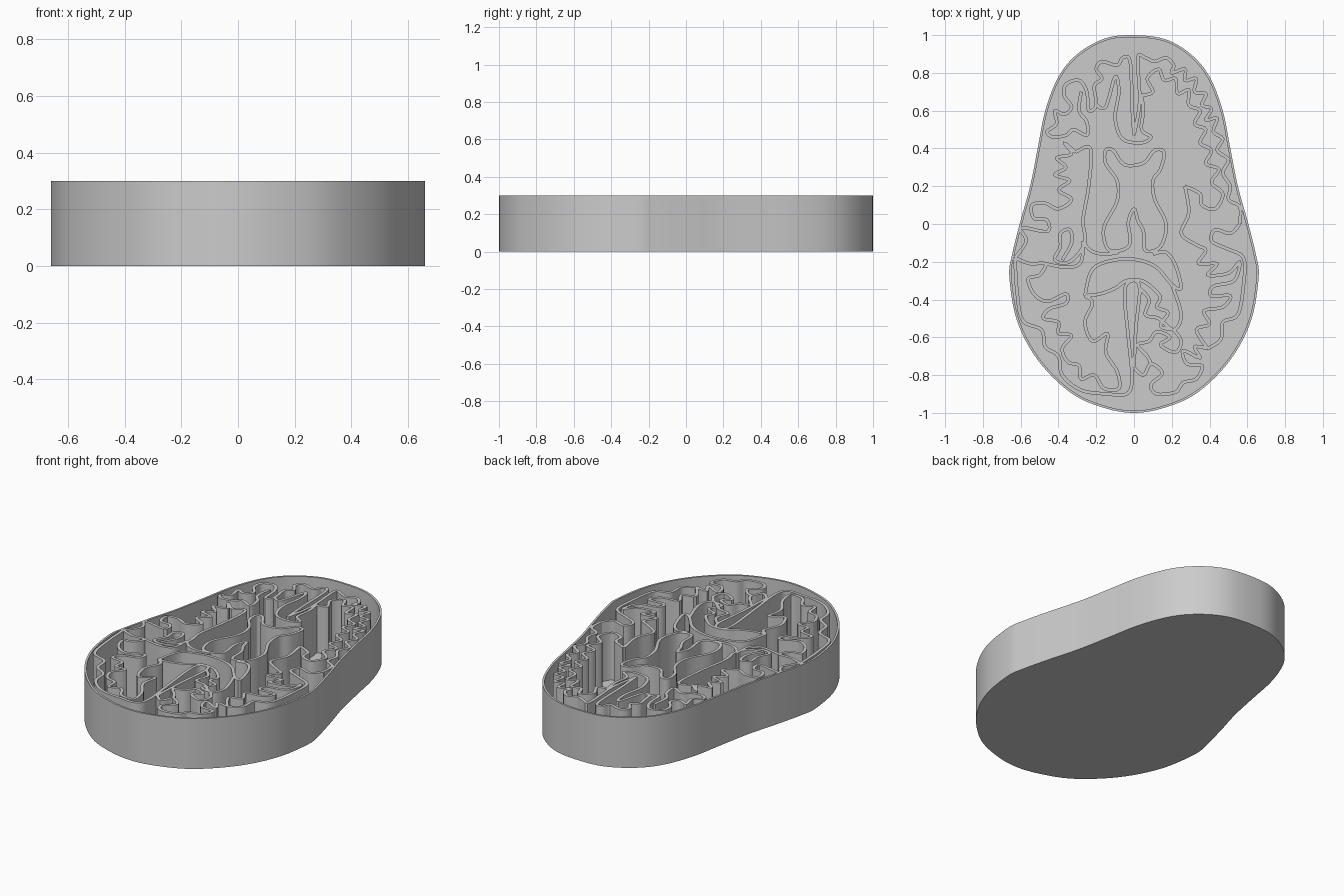
import bpy
import bmesh
from mathutils import Vector

HEIGHT = 0.3
FLOOR = 0.02
RIM_THICKNESS = 0.012
FOLD_THICKNESS = 0.018

cube = bpy.data.objects.get("Cube")
if cube:
    bpy.data.objects.remove(cube)

# One plain grey for the whole tray
grey = bpy.data.materials.new("plain grey")
grey.use_nodes = True
grey.diffuse_color = (0.6, 0.6, 0.6, 1)
grey.node_tree.nodes["Principled BSDF"].inputs["Base Color"].default_value = grey.diffuse_color


def smooth_path(points, closed, steps):
    """Run a rounded path through points given in hundredths of a unit."""
    knots = [Vector(p) / 100 for p in points]
    count = len(knots)

    def knot(i):
        return knots[i % count] if closed else knots[max(0, min(i, count - 1))]

    path = []
    for i in range(count if closed else count - 1):
        a, b, c, d = (knot(i + k) for k in (-1, 0, 1, 2))
        for s in range(steps):
            t = s / steps
            path.append(b + (c - a) * t / 2
                        + (a - b * 2.5 + c * 2 - d / 2) * t ** 2
                        + (b * 3 - a - c * 3 + d) * t ** 3 / 2)
    if not closed:
        path.append(knots[-1])
    return path


def finish(name, bm):
    mesh = bpy.data.meshes.new(name)
    bm.to_mesh(mesh)
    bm.free()
    mesh.materials.append(grey)
    part = bpy.data.objects.new(name, mesh)
    bpy.context.collection.objects.link(part)
    bpy.ops.object.select_all(action="DESELECT")
    part.select_set(True)
    bpy.context.view_layer.objects.active = part
    return part


def wall(name, points, closed=False, thickness=FOLD_THICKNESS, offset=0, base=FLOOR / 2, steps=5):
    """Raise a thin upright wall along a rounded path."""
    path = smooth_path(points, closed, steps)
    bm = bmesh.new()
    low = [bm.verts.new((p.x, p.y, base)) for p in path]
    high = [bm.verts.new((p.x, p.y, HEIGHT)) for p in path]
    for i in range(len(path) if closed else len(path) - 1):
        j = (i + 1) % len(path)
        bm.faces.new((low[i], low[j], high[j], high[i]))
    part = finish(name, bm)
    solid = part.modifiers.new("thickness", "SOLIDIFY")
    solid.thickness = thickness
    solid.offset = offset
    bpy.ops.object.modifier_apply(modifier=solid.name)
    bpy.ops.object.shade_smooth_by_angle(angle=0.6)


def slab(name, points, steps):
    """Fill a closed outline with a flat floor."""
    path = smooth_path(points, True, steps)
    bm = bmesh.new()
    face = bm.faces.new([bm.verts.new((p.x, p.y, 0)) for p in path])
    top = bmesh.ops.extrude_face_region(bm, geom=[face])["geom"]
    bmesh.ops.translate(bm, vec=(0, 0, FLOOR),
                        verts=[v for v in top if isinstance(v, bmesh.types.BMVert)])
    bmesh.ops.recalc_face_normals(bm, faces=bm.faces)
    finish(name, bm)
    bpy.ops.object.shade_smooth_by_angle(angle=0.6)


# Pear-shaped outline, counter-clockwise from the front tip
side = [(17, -97), (34, -89), (51, -72), (62, -51), (66, -28), (64.5, -16),
        (60, 2), (55, 20), (51, 40), (47, 60), (40, 78), (30, 90), (16, 98)]
outline = [(0, -100)] + side + [(-2, 100)] + [(-x, y) for x, y in reversed(side)]
slab("tray_floor", outline, 6)
wall("tray_rim", outline, True, RIM_THICKNESS, -1, 0, 6)

# Central chamber and the arch in front of it
wall("central_chamber", [
    (-15, 39), (-11, 39), (-6, 32), (0, 31), (6, 33), (11, 39), (16, 38),
    (14, 29), (10, 23), (11, 13), (17, 0), (14, -12), (6, -14), (5, -4),
    (2, 2), (0, 8), (-3, 1), (-2, -10), (-7, -14), (-14, -13), (-16, -2),
    (-9, 12), (-9, 23), (-15, 32)], True)
wall("central_arch", [
    (-26, -38), (-22, -24), (-10, -19), (2, -19), (12, -23), (20, -32),
    (25, -34), (22, -22), (17, -15), (10, -16)])
wall("arch_underside", [
    (-26, -38), (-18, -37), (-10, -34), (-4, -30), (4, -30), (10, -34),
    (14, -39), (12, -44), (18, -47), (14, -54), (21, -56)])
wall("arch_shoulder", [
    (-27, -9), (-23, -14), (-16, -16), (-8, -15)])

# Right half, back
wall("right_back_outer_fold", [
    (0, 47), (-1, 62), (-2, 86), (-6, 88), (-9, 84), (-17, 86), (-20, 82),
    (-17, 77), (-21, 73), (-20, 63), (-24, 60), (-25, 70), (-29, 76),
    (-36, 74), (-37, 68), (-33, 62), (-37, 58), (-42, 60), (-41, 53),
    (-46, 49), (-43, 46), (-36, 47), (-32, 50), (-25, 47), (-25, 54),
    (-29, 60), (-28, 70)])
wall("right_back_inner_fold", [
    (-20, 63), (-15, 62), (-10, 78), (-8, 70), (-10, 56), (-6, 45),
    (4, 43), (9, 46), (4, 50), (5, 60), (4, 68)])

# Right half, side
wall("right_side_outer_fold", [
    (-31, 38), (-37, 43), (-33, 37), (-41, 35), (-36, 30), (-42, 26),
    (-34, 23), (-40, 18), (-33, 13), (-40, 8), (-47, 11), (-54, 10),
    (-53, 3), (-46, 2), (-46, -4), (-60, -2), (-57, -9), (-63, -18)])
wall("right_side_inner_fold", [
    (-31, 38), (-23, 40), (-24, 20), (-27, 2), (-26, -10), (-34, -20),
    (-42, -19), (-39, -12), (-39, -5), (-34, -3), (-33, -10), (-38, -19)])

# Right half, front
wall("right_front_outer_fold", [
    (-63, -18), (-62, -35), (-59, -51), (-49, -56), (-47, -65), (-40, -70),
    (-38, -80), (-28, -88), (-14, -90), (-4, -90), (-1, -82), (-3, -60),
    (-5, -36), (-1, -30), (3, -34), (1, -55), (0, -76)])
wall("right_front_inner_fold", [
    (-63, -18), (-55, -21), (-47, -21), (-50, -27), (-56, -29), (-53, -37),
    (-46, -41), (-36, -37), (-36, -42), (-45, -45), (-48, -50), (-40, -52),
    (-40, -58), (-33, -59), (-38, -66), (-35, -73), (-29, -75), (-28, -82),
    (-21, -80), (-16, -87), (-8, -87), (-9, -78), (-15, -68), (-14, -58),
    (-22, -62), (-26, -52), (-22, -42), (-26, -38)])
wall("right_front_branch", [
    (-47, -21), (-35, -23), (-28, -20), (-27, -9)])

# Left half, back
wall("left_back_outer_fold", [
    (0, 47), (3, 65), (2, 88), (6, 88), (11, 86), (17, 88), (21, 84),
    (20, 80), (27, 82), (27, 76), (33, 77), (32, 70), (38, 69), (36, 63),
    (41, 61), (38, 55), (44, 56), (42, 49), (47, 45), (44, 39), (50, 34),
    (47, 27), (51, 20), (50, 13), (56, 9), (56, 0)])
wall("left_back_inner_fold", [
    (4, 68), (10, 70), (7, 77), (13, 82), (16, 76), (22, 77), (23, 69),
    (29, 71), (29, 63), (35, 60), (32, 53), (38, 50), (35, 43), (41, 39),
    (38, 32), (45, 29), (41, 22), (47, 16), (43, 8), (36, 10), (35, 16),
    (27, 20)])

# Left half, side
wall("left_side_outer_fold", [
    (56, 0), (51, -5), (43, -3), (41, -9), (49, -13), (58, -18), (58, -32),
    (55, -48), (47, -52), (46, -61), (39, -66)])
wall("left_side_inner_fold", [
    (27, 20), (29, 6), (25, -5), (33, -11), (38, -14), (34, -21), (44, -21),
    (39, -27), (50, -26), (56, -20), (53, -30), (42, -33), (41, -38),
    (51, -38), (47, -44), (37, -46), (40, -53), (33, -56), (39, -66)])

# Left half, front
wall("left_front_outer_fold", [
    (39, -66), (32, -65), (35, -71), (26, -67), (28, -74), (36, -75),
    (33, -82), (26, -84), (22, -89), (12, -90), (9, -85), (15, -79),
    (9, -74), (5, -80), (0, -76)])
wall("left_front_inner_fold", [
    (21, -56), (25, -62), (22, -68), (14, -64), (19, -60), (12, -57),
    (8, -62), (2, -64), (7, -70), (9, -74)])
wall("left_front_branch", [
    (3, -34), (8, -40), (6, -48), (13, -50), (21, -56), (25, -48), (20, -32)])
